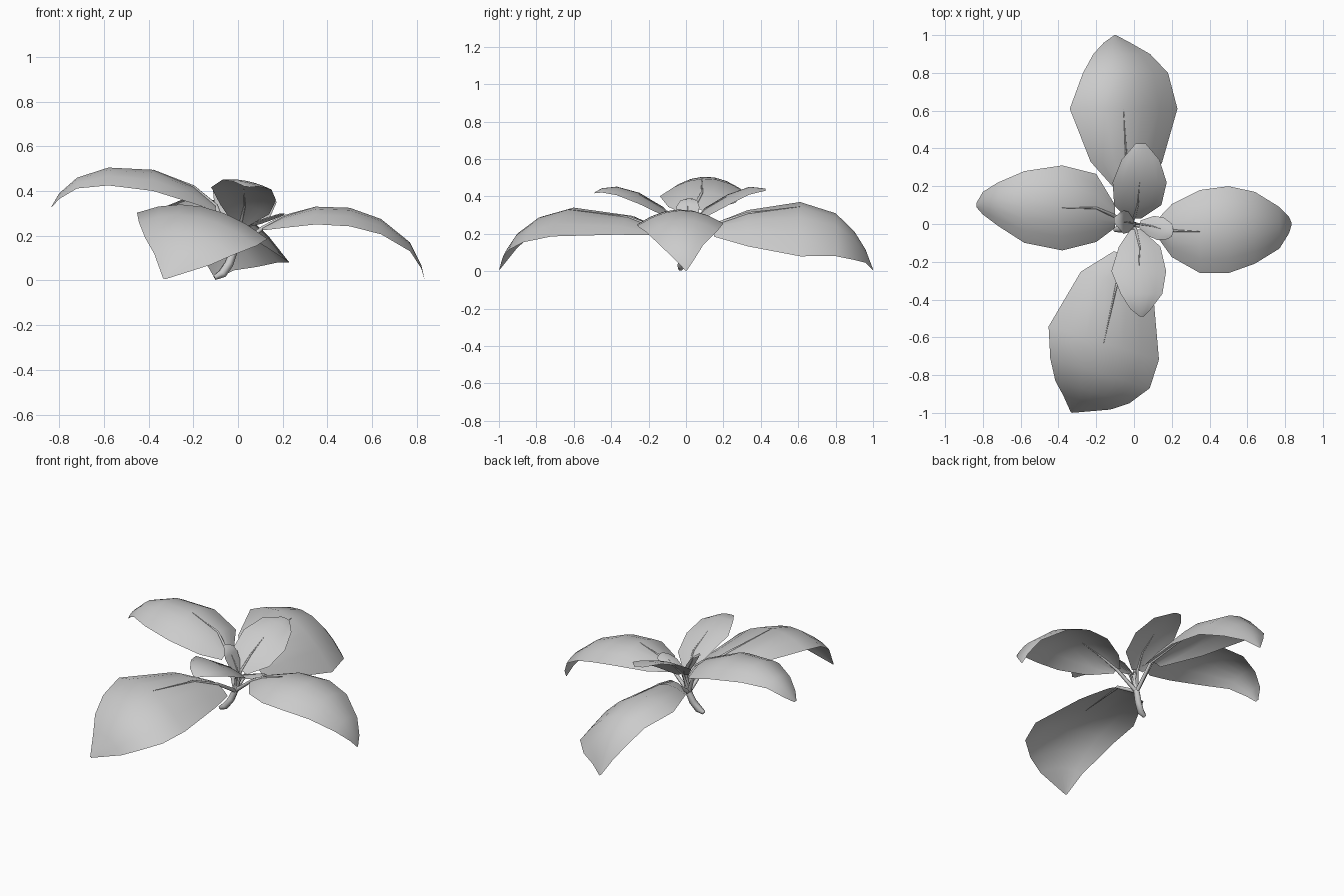
import bpy
import bmesh
from mathutils import Vector

HUB = Vector((-0.02, 0.0, 0.13))
COLS = 6


def tube(name, points, radii):
    """Tapered round stalk along a path."""
    cu = bpy.data.curves.new(name, 'CURVE')
    cu.dimensions = '3D'
    cu.bevel_depth = 1.0
    cu.bevel_resolution = 1
    cu.use_fill_caps = True
    sp = cu.splines.new('POLY')
    sp.points.add(len(points) - 1)
    for p, co, r in zip(sp.points, points, radii):
        p.co = (*co, 1)
        p.radius = r
    sp.use_smooth = True
    ob = bpy.data.objects.new(name, cu)
    bpy.context.collection.objects.link(ob)


def leaf(name, side, droop, rows, stalk=0.011):
    """Arched sheet: rows of (x, y, z, half width) along the midrib."""
    side = Vector(side)
    side /= side.to_2d().length
    bm = bmesh.new()
    grid = []
    for x, y, z, w in rows:
        line = []
        for i in range(COLS + 1):
            s = 2 * i / COLS - 1
            p = Vector((x, y, z)) + side * (s * w)
            p.z -= droop * w * s * s
            line.append(bm.verts.new(p))
        grid.append(line)
    for a, b in zip(grid, grid[1:]):
        for i in range(COLS):
            bm.faces.new((a[i], a[i + 1], b[i + 1], b[i]))
    bm.normal_update()
    if sum(f.normal.z for f in bm.faces) < 0:
        bmesh.ops.reverse_faces(bm, faces=bm.faces)
    for f in bm.faces:
        f.smooth = True
    me = bpy.data.meshes.new(name)
    bm.to_mesh(me)
    bm.free()
    bpy.context.collection.objects.link(bpy.data.objects.new(name, me))
    # stalk fades out into the midrib
    path = [HUB, HUB.lerp(Vector(rows[0][:3]), 0.6)] + [Vector(r[:3]) for r in rows[:3]]
    tube(name + "_stalk", path, [stalk * k for k in (1.2, 1, 0.9, 0.6, 0.1)])


# large outer leaves
leaf("right_leaf", (0, 1, 0.03), 0.33, [
    (0.11, -0.02, 0.235, 0.03), (0.20, -0.035, 0.285, 0.14), (0.35, -0.04, 0.33, 0.22),
    (0.50, -0.03, 0.325, 0.23), (0.64, -0.02, 0.275, 0.19), (0.77, -0.02, 0.17, 0.11),
    (0.82, -0.005, 0.07, 0.045), (0.835, 0, 0.005, 0.004)])
leaf("left_leaf", (0, 1, 0.06), 0.36, [
    (-0.10, 0.04, 0.335, 0.06), (-0.20, 0.085, 0.42, 0.18), (-0.38, 0.085, 0.495, 0.225),
    (-0.58, 0.09, 0.505, 0.19), (-0.72, 0.105, 0.46, 0.115), (-0.80, 0.11, 0.39, 0.06),
    (-0.835, 0.10, 0.33, 0.01)])
leaf("back_leaf", (1, 0, -0.43), 0.5, [
    (0.0, 0.15, 0.25, 0.07), (-0.04, 0.33, 0.31, 0.19), (-0.055, 0.61, 0.345, 0.285),
    (-0.045, 0.80, 0.29, 0.225), (-0.065, 0.90, 0.20, 0.15), (-0.09, 0.96, 0.11, 0.07),
    (-0.10, 1.0, 0.01, 0.004)])
leaf("front_leaf", (1, -0.3, -0.2), 0.28, [
    (-0.02, -0.17, 0.235, 0.09), (-0.09, -0.31, 0.29, 0.20), (-0.16, -0.63, 0.33, 0.305),
    (-0.18, -0.79, 0.285, 0.275), (-0.22, -0.89, 0.21, 0.205), (-0.25, -0.945, 0.13, 0.13),
    (-0.33, -0.998, 0.008, 0.005)])

# small inner leaves
leaf("front_inner_leaf", (1, 0, -0.2), 0.15, [
    (0.01, -0.03, 0.25, 0.03), (0.03, -0.12, 0.335, 0.11), (0.025, -0.25, 0.41, 0.145),
    (0.04, -0.37, 0.445, 0.11), (0.035, -0.45, 0.44, 0.055), (0.04, -0.49, 0.42, 0.01)], 0.008)
leaf("back_inner_leaf", (1, 0, -0.2), 0.15, [
    (0.0, 0.03, 0.25, 0.04), (0.02, 0.10, 0.33, 0.125), (0.03, 0.22, 0.40, 0.143),
    (0.035, 0.34, 0.445, 0.10), (0.035, 0.425, 0.44, 0.028)], 0.008)
leaf("right_bud_leaf", (0.3, 1, 0), 0.2, [
    (0.03, 0.0, 0.24, 0.02), (0.09, -0.01, 0.265, 0.055), (0.14, -0.025, 0.285, 0.062),
    (0.19, -0.04, 0.30, 0.042), (0.205, -0.05, 0.30, 0.015)], 0.006)
leaf("left_bud_leaf", (0, 1, 0), 0.1, [
    (0.0, 0.005, 0.24, 0.02), (-0.03, 0.01, 0.30, 0.055), (-0.055, 0.01, 0.35, 0.062),
    (-0.075, 0.015, 0.383, 0.045), (-0.105, 0.02, 0.39, 0.015)], 0.006)

# main stem
tube("stem", [(-0.105, -0.03, 0.012), (-0.07, -0.025, 0.03), (-0.04, -0.01, 0.075),
              (-0.02, 0, 0.13), (0.0, 0, 0.20), (0.0, 0, 0.25)],
     [0.012, 0.022, 0.021, 0.019, 0.014, 0.005])
